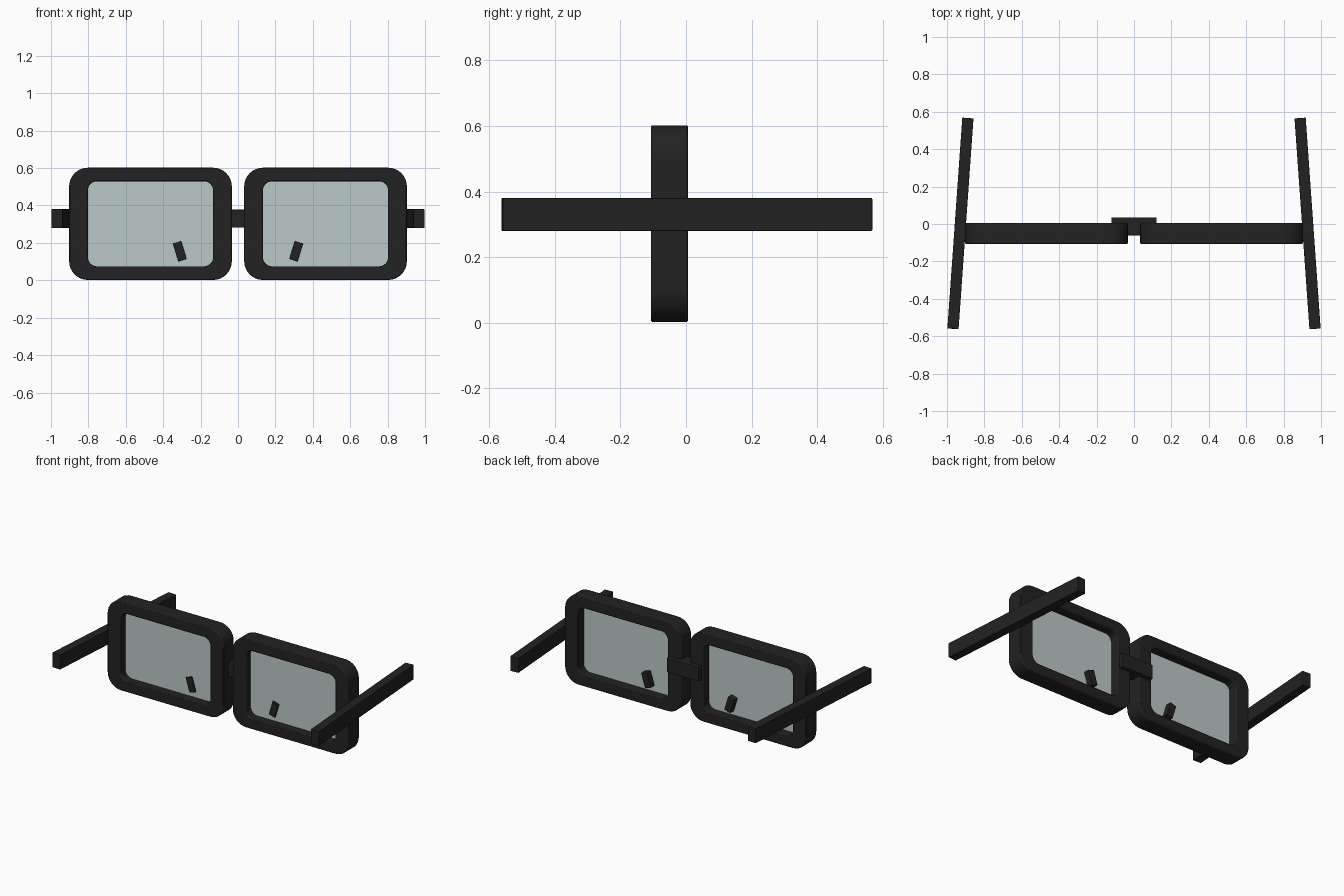
import bpy, bmesh, math
from mathutils import Matrix

cube = bpy.data.objects.get("Cube")
if cube:
    bpy.data.objects.remove(cube, do_unlink=True)


def material(name, color):
    m = bpy.data.materials.new(name)
    m.use_nodes = True
    m.diffuse_color = color
    bsdf = next(n for n in m.node_tree.nodes if n.type == 'BSDF_PRINCIPLED')
    bsdf.inputs["Base Color"].default_value = (*color[:3], 1)
    bsdf.inputs["Alpha"].default_value = color[3]
    return m


BLACK = material("black_plastic", (0.016, 0.016, 0.016, 1))
GLASS = material("tinted_glass", (0.5, 0.58, 0.58, 0.7))


def finish(name, bm, mat, bevel=0):
    bmesh.ops.recalc_face_normals(bm, faces=bm.faces)
    mesh = bpy.data.meshes.new(name)
    bm.to_mesh(mesh)
    bm.free()
    mesh.materials.append(mat)
    ob = bpy.data.objects.new(name, mesh)
    bpy.context.collection.objects.link(ob)
    if bevel:
        mod = ob.modifiers.new("soft_edges", 'BEVEL')
        mod.width, mod.segments = bevel, 2
        mod.limit_method, mod.angle_limit = 'ANGLE', math.radians(40)
    return ob


def box(name, center, size, turn=None):
    bm = bmesh.new()
    mat = Matrix.Translation(center) @ (turn or Matrix()) @ Matrix.Diagonal((*size, 1))
    bmesh.ops.create_cube(bm, size=1, matrix=mat)
    return finish(name, bm, BLACK, 0.003)


def rounded_rect(w, h, r, steps=8):
    """Outline in the xz plane, centred on the origin."""
    pts = []
    for k, (sx, sz) in enumerate(((1, 1), (-1, 1), (-1, -1), (1, -1))):
        for i in range(steps + 1):
            a = math.pi / 2 * (k + i / steps)
            pts.append((sx * (w / 2 - r) + r * math.cos(a), sz * (h / 2 - r) + r * math.sin(a)))
    return pts


def rim(name, cx):
    bm = bmesh.new()
    outer, inner = rounded_rect(0.87, 0.6, 0.1), rounded_rect(0.67, 0.455, 0.05)
    loops = [[bm.verts.new((cx + x, y, 0.302 + z)) for x, z in outline]
             for outline, y in ((outer, -0.107), (outer, 0.006), (inner, 0.006), (inner, -0.107))]
    n = len(outer)
    for a, b in zip(loops, loops[1:] + loops[:1]):
        for i in range(n):
            j = (i + 1) % n
            bm.faces.new((a[i], a[j], b[j], b[i]))
    ob = finish(name, bm, BLACK, 0.006)
    bpy.ops.object.select_all(action='DESELECT')
    ob.select_set(True)
    bpy.context.view_layer.objects.active = ob
    bpy.ops.object.shade_smooth_by_angle(angle=math.radians(40))


def lens(name, cx):
    bm = bmesh.new()
    bm.faces.new([bm.verts.new((cx + x, -0.055, 0.302 + z))
                  for x, z in rounded_rect(0.68, 0.465, 0.05)])
    finish(name, bm, GLASS)


for side, s in (("left", 1), ("right", -1)):
    rim(side + "_rim", s * 0.468)
    lens(side + "_lens", s * 0.468)
    # temple arm, splayed slightly
    box(side + "_arm", (s * 0.928, 0.003, 0.33), (0.06, 1.13, 0.1),
        Matrix.Rotation(s * math.atan(0.08 / 1.13), 4, 'Z'))
    # nose pad, leaning outward at the bottom
    box(side + "_nose_pad", (s * 0.311, -0.04, 0.155), (0.047, 0.05, 0.1),
        Matrix.Rotation(s * math.radians(17), 4, 'Y'))

# bridge joining the two rims
box("bridge", (0, -0.013, 0.33), (0.24, 0.096, 0.096))
